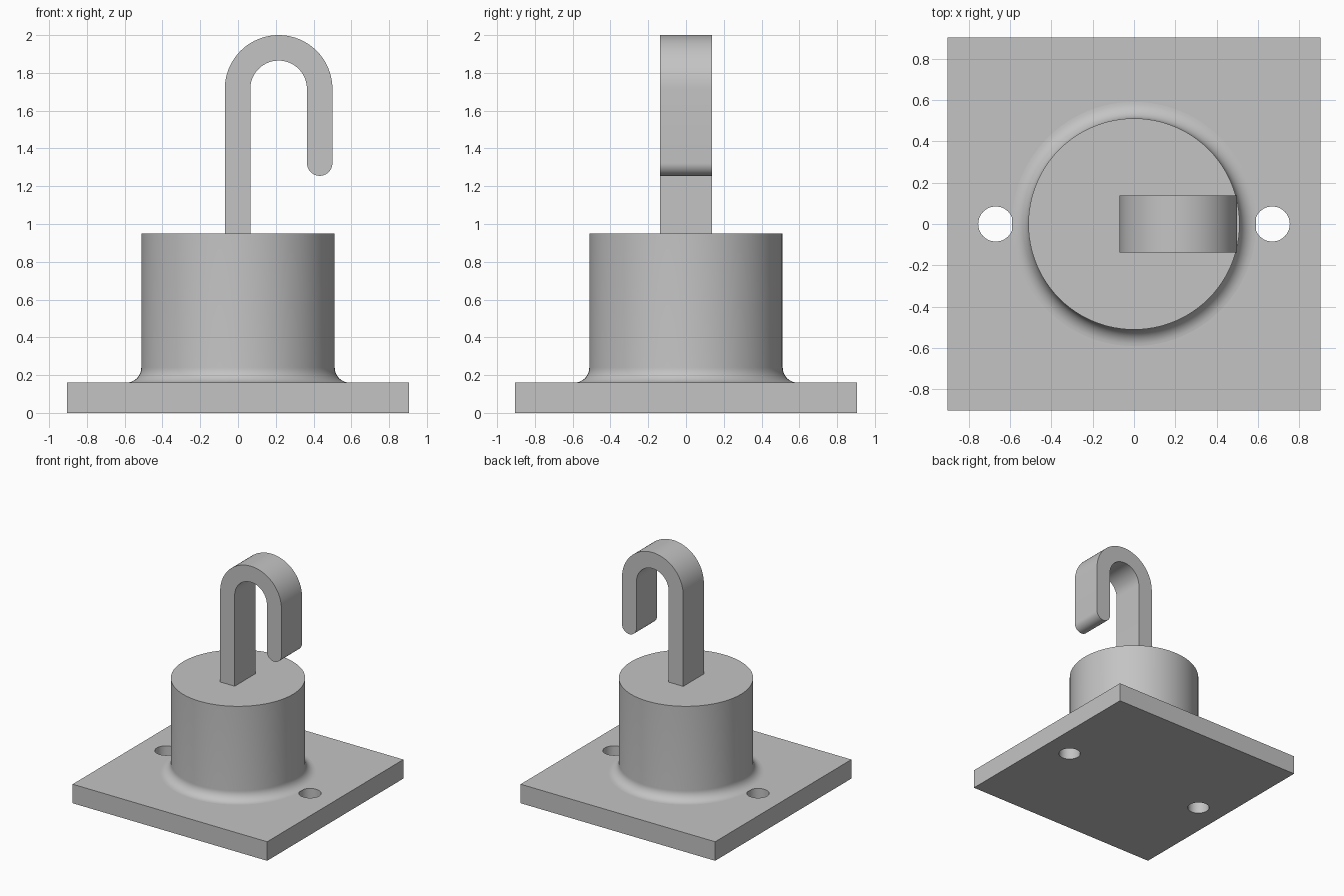
import bpy, bmesh
from math import pi, cos, sin, radians
from mathutils import Matrix

cube = bpy.data.objects.get("Cube")
if cube:
    bpy.data.objects.remove(cube, do_unlink=True)

grey = bpy.data.materials.new("plain_grey")
grey.use_nodes = True
colour = (0.55, 0.55, 0.55, 1)
grey.diffuse_color = colour
grey.node_tree.nodes["Principled BSDF"].inputs["Base Color"].default_value = colour


def arc(cx, cy, r, start, end, steps):
    """Points along an arc, angles in degrees."""
    angles = [radians(start + (end - start) * i / steps) for i in range(steps + 1)]
    return [(cx + r * cos(a), cy + r * sin(a)) for a in angles]


def finish(name, bm):
    bmesh.ops.remove_doubles(bm, verts=bm.verts, dist=0.0001)
    bmesh.ops.recalc_face_normals(bm, faces=bm.faces)
    mesh = bpy.data.meshes.new(name)
    bm.to_mesh(mesh)
    bm.free()
    mesh.materials.append(grey)
    obj = bpy.data.objects.new(name, mesh)
    bpy.context.collection.objects.link(obj)
    bpy.ops.object.select_all(action="DESELECT")
    obj.select_set(True)
    bpy.context.view_layer.objects.active = obj
    bpy.ops.object.shade_smooth_by_angle(angle=radians(35))
    return obj


def extrude_outlines(name, outlines, depth, matrix):
    """Filled flat outlines (inner ones become holes), extruded both ways."""
    curve = bpy.data.curves.new(name + "_outline", "CURVE")
    curve.dimensions = "2D"
    curve.fill_mode = "BOTH"
    curve.extrude = depth / 2
    for points in outlines:
        spline = curve.splines.new("POLY")
        spline.points.add(len(points) - 1)
        for p, (x, y) in zip(spline.points, points):
            p.co = (x, y, 0, 1)
        spline.use_cyclic_u = True
    helper = bpy.data.objects.new(name + "_outline", curve)
    bpy.context.collection.objects.link(helper)
    bpy.context.view_layer.update()
    evaluated = helper.evaluated_get(bpy.context.evaluated_depsgraph_get())
    bm = bmesh.new()
    bm.from_mesh(evaluated.to_mesh())
    evaluated.to_mesh_clear()
    bpy.data.objects.remove(helper, do_unlink=True)
    bpy.data.curves.remove(curve)
    bm.transform(matrix)
    return finish(name, bm)


# Square base plate with two bolt holes
half, plate_top = 0.905, 0.16
square = [(-half, -half), (half, -half), (half, half), (-half, half)]
holes = [arc(x, 0, 0.085, 0, 360, 48)[:-1] for x in (-0.67, 0.67)]
extrude_outlines("base_plate", [square] + holes, plate_top,
                 Matrix.Translation((0, 0, plate_top / 2)))

# Round body with a concave fillet where it meets the plate
radius, fillet, body_top = 0.512, 0.08, 0.95
profile = [(0, plate_top)]
profile += arc(radius + fillet, plate_top + fillet, fillet, 270, 180, 10)
profile += [(radius, body_top), (0, body_top)]
bm = bmesh.new()
verts = [bm.verts.new((r, 0, z)) for r, z in profile]
edges = [bm.edges.new(pair) for pair in zip(verts, verts[1:])]
bmesh.ops.spin(bm, geom=verts + edges, cent=(0, 0, 0), axis=(0, 0, 1),
               angle=2 * pi, steps=96, use_merge=True)
finish("round_body", bm)

# Flat-sided hook: stem, half-round bend and rounded tip
bend_x, outer, inner = 0.215, 0.285, 0.15
bend_z = 2 - outer
tip = (outer - inner) / 2
outline = [(bend_x - outer, body_top)]
outline += arc(bend_x, bend_z, outer, 180, 0, 40)
outline += arc(bend_x + inner + tip, 1.255 + tip, tip, 0, -180, 20)
outline += arc(bend_x, bend_z, inner, 0, 180, 40)
outline += [(bend_x - inner, body_top)]
extrude_outlines("hook", [outline], 0.274, Matrix.Rotation(pi / 2, 4, "X"))
